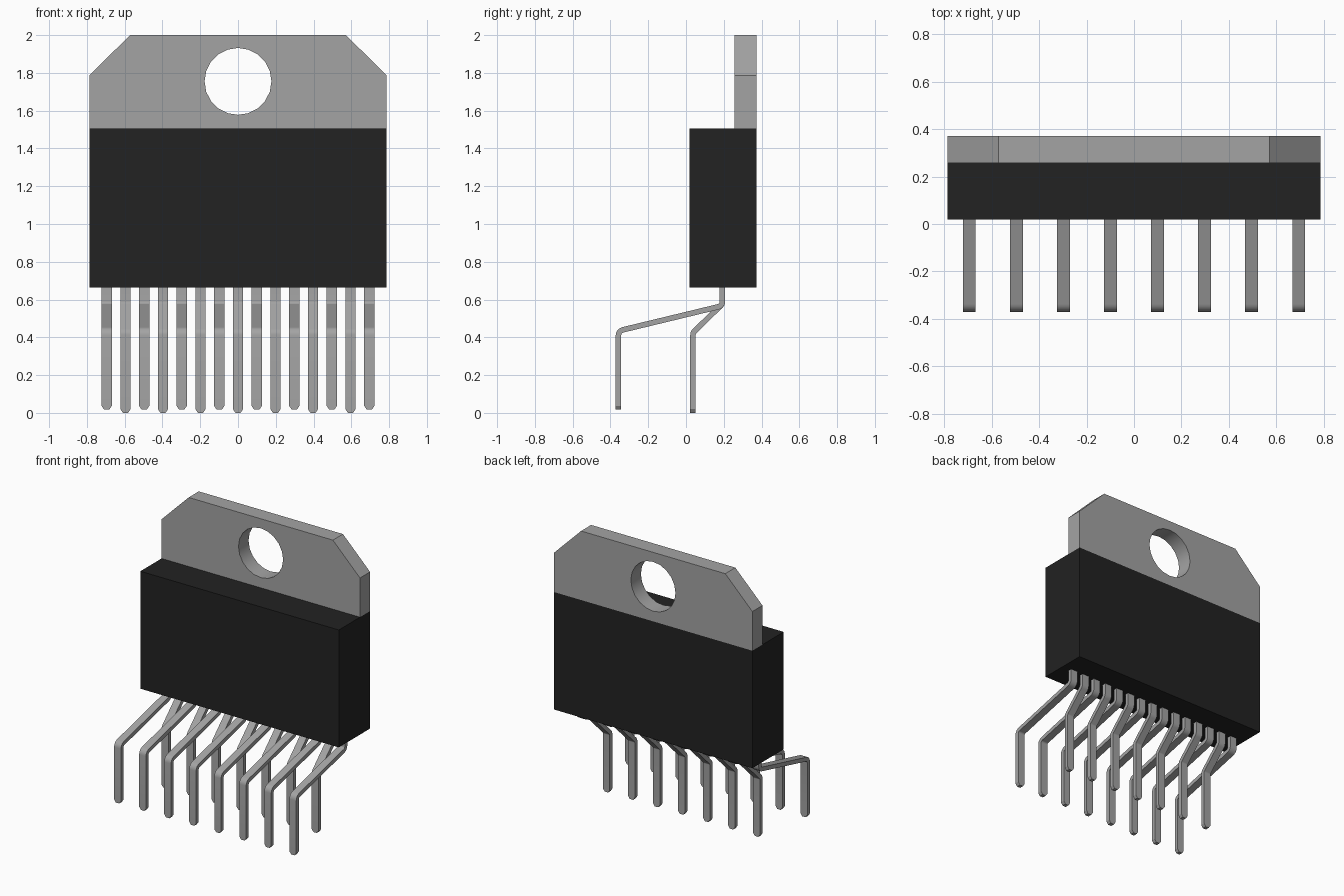
import bpy, bmesh, math
from mathutils import Vector

cube = bpy.data.objects.get("Cube")
if cube:
    bpy.data.objects.remove(cube, do_unlink=True)


def material(name, value):
    m = bpy.data.materials.new(name)
    m.use_nodes = True
    col = (value, value, value, 1)
    m.diffuse_color = col
    m.node_tree.nodes["Principled BSDF"].inputs["Base Color"].default_value = col
    return m


METAL = material("grey_metal", 0.37)
PLASTIC = material("black_plastic", 0.016)

HALF_W = 0.787           # half width of body and tab
FRONT, TAB_FRONT, BACK = 0.018, 0.258, 0.372
BODY_LOW, BODY_TOP = 0.663, 1.505


def finish(name, bm, mat, smooth=True):
    bmesh.ops.recalc_face_normals(bm, faces=bm.faces)
    me = bpy.data.meshes.new(name)
    bm.to_mesh(me)
    bm.free()
    me.materials.clear()
    me.materials.append(mat)
    ob = bpy.data.objects.new(name, me)
    bpy.context.collection.objects.link(ob)
    if smooth:
        bpy.ops.object.select_all(action='DESELECT')
        ob.select_set(True)
        bpy.context.view_layer.objects.active = ob
        bpy.ops.object.shade_smooth_by_angle(angle=math.radians(30))
    return ob


# Plastic body
bm = bmesh.new()
bmesh.ops.create_cube(bm, size=1)
for v in bm.verts:
    v.co.x *= 2 * HALF_W
    v.co.y = BACK if v.co.y > 0 else FRONT
    v.co.z = BODY_TOP if v.co.z > 0 else BODY_LOW
finish("body", bm, PLASTIC, smooth=False)

# Metal tab: chamfered outline with a round hole, extruded from a filled curve
outline = [(-HALF_W, BODY_TOP), (HALF_W, BODY_TOP), (HALF_W, 1.786),
           (0.572, 2.0), (-0.572, 2.0), (-HALF_W, 1.786)]
SIDES = 20
hole = [(0.177 * math.cos(math.tau * i / SIDES),
         1.755 + 0.177 * math.sin(math.tau * i / SIDES)) for i in range(SIDES)]
curve = bpy.data.curves.new("tab_outline", 'CURVE')
curve.dimensions = '2D'
curve.fill_mode = 'BOTH'
curve.extrude = (BACK - TAB_FRONT) / 2
for pts in (outline, hole):
    s = curve.splines.new('POLY')
    s.points.add(len(pts) - 1)
    for p, (x, z) in zip(s.points, pts):
        p.co = (x, z, 0, 1)
    s.use_cyclic_u = True
temp = bpy.data.objects.new("tab_outline", curve)
bpy.context.collection.objects.link(temp)
bpy.context.view_layer.update()
flat = bpy.data.meshes.new_from_object(temp)
bm = bmesh.new()
bm.from_mesh(flat)
bpy.data.objects.remove(temp, do_unlink=True)
bpy.data.curves.remove(curve)
bpy.data.meshes.remove(flat)
bmesh.ops.remove_doubles(bm, verts=bm.verts, dist=1e-5)
for v in bm.verts:       # stand the plate upright
    v.co = (v.co.x, (BACK + TAB_FRONT) / 2 - v.co.z, v.co.y)
finish("mounting_tab", bm, METAL)


def rounded(path, radius=0.03, steps=5):
    """Round the inner corners of a 2D path; returns (point, tangent) pairs."""
    pts = [Vector(p) for p in path]
    out = [(pts[0], (pts[1] - pts[0]).normalized())]
    for a, b, c in zip(pts, pts[1:], pts[2:]):
        d0, d1 = (b - a).normalized(), (c - b).normalized()
        turn = d0.angle_signed(d1)      # clockwise positive
        cut = radius * math.tan(abs(turn) / 2)
        side = Vector((d0.y, -d0.x)) * (1 if turn > 0 else -1)
        centre = b - d0 * cut + side * radius
        for i in range(steps + 1):
            t = abs(turn) * i / steps
            pos = centre - side * radius * math.cos(t) + d0 * radius * math.sin(t)
            out.append((pos, d0 * math.cos(t) + side * math.sin(t)))
    out.append((pts[-1], (pts[-1] - pts[-2]).normalized()))
    return out


def make_pin(name, x, path, half_w=0.027, half_t=0.0145):
    """Sweep a rectangle along a bent path, ending in a chamfered tip."""
    sections = [(p, d, half_w) for p, d in rounded(path)]
    end, d, _ = sections.pop()
    sections += [(end - d * 0.02, d, half_w), (end, d, half_w * 0.5)]
    bm = bmesh.new()
    rings = []
    for p, d, w in sections:
        n = Vector((d.y, -d.x)) * half_t
        rings.append([bm.verts.new((x + sx * w, p.x + sn * n.x, p.y + sn * n.y))
                      for sx, sn in ((-1, -1), (1, -1), (1, 1), (-1, 1))])
    for r0, r1 in zip(rings, rings[1:]):
        for i in range(4):
            j = (i + 1) % 4
            bm.faces.new((r0[i], r0[j], r1[j], r1[i]))
    bm.faces.new(rings[0])
    bm.faces.new(rings[-1])
    finish(name, bm, METAL)


# Fifteen leads, alternately bent far forward and slightly forward (y, z paths)
LONG = [(0.193, 0.70), (0.193, 0.567), (-0.3575, 0.434), (-0.3575, 0.017)]
SHORT = [(0.193, 0.70), (0.193, 0.577), (0.037, 0.425), (0.037, 0.0)]
for i in range(15):
    far = i % 2 == 0
    make_pin(f"{'long' if far else 'short'}_lead_{i + 1}", (i - 7) * 0.0993,
             LONG if far else SHORT)
